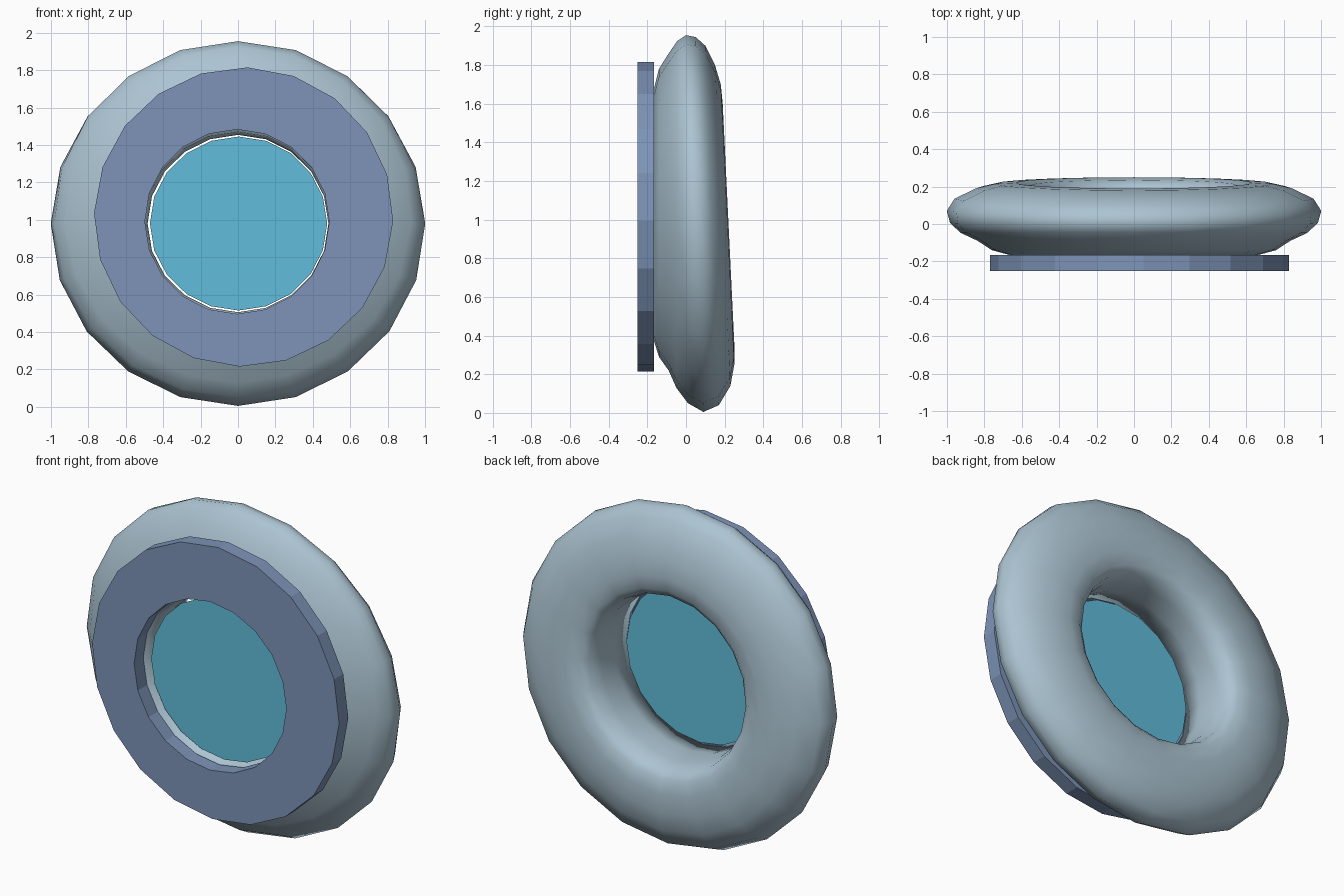
import bpy, bmesh, math

if "Cube" in bpy.data.objects:
    bpy.data.objects.remove(bpy.data.objects["Cube"])

SIDES = 20


def material(name, rgb):
    m = bpy.data.materials.new(name)
    m.diffuse_color = (*rgb, 1)
    m.use_nodes = True
    m.node_tree.nodes["Principled BSDF"].inputs["Base Color"].default_value = m.diffuse_color
    return m


def circle(cx, cz, rx, rz, y, turn=0.0):
    """Points of a 20-sided loop facing -y, starting at the top, clockwise."""
    pts = []
    for i in range(SIDES):
        a = math.tau * i / SIDES + turn
        pts.append((cx + rx * math.sin(a), y, cz + rz * math.cos(a)))
    return pts


def skin(name, loops, mat, closed=True, smooth=False):
    """Join loops of points with quads; one loop alone becomes a flat disc."""
    bm = bmesh.new()
    rings = [[bm.verts.new(p) for p in loop] for loop in loops]
    if len(rings) == 1:
        bm.faces.new(rings[0])
    else:
        for k in range(len(rings) if closed else len(rings) - 1):
            a, b = rings[k], rings[(k + 1) % len(rings)]
            for i in range(len(a)):
                j = (i + 1) % len(a)
                bm.faces.new((a[i], a[j], b[j], b[i]))
        bmesh.ops.recalc_face_normals(bm, faces=bm.faces)
    for f in bm.faces:
        f.smooth = smooth
    me = bpy.data.meshes.new(name)
    bm.to_mesh(me)
    bm.free()
    me.materials.append(mat)
    ob = bpy.data.objects.new(name, me)
    bpy.context.collection.objects.link(ob)
    return ob


shell_mat = material("pale grey blue", (0.41, 0.55, 0.64))
ring_mat = material("slate blue", (0.205, 0.295, 0.475))
glass_mat = material("cyan glass", (0.12, 0.51, 0.71))

# Body: the cross-section (radius, y) changes from top to bottom
top = [(.49, -.165), (.60, -.166), (.70, -.165), (.80, -.14), (.88, -.09),
       (.945, -.045), (.975, .0), (.965, .05), (.92, .10), (.82, .15),
       (.72, .18), (.62, .19), (.54, .18), (.50, .15), (.48, .08), (.474, -.03)]
bottom = [(.49, -.165), (.55, -.166), (.61, -.165), (.69, -.14), (.76, -.09),
          (.85, -.05), (.93, .01), (.975, .09), (.94, .17), (.84, .23),
          (.73, .25), (.62, .25), (.54, .235), (.50, .20), (.48, .10), (.474, -.03)]
sections = []
for i in range(SIDES):
    a = math.tau * i / SIDES
    t = (1 - math.cos(a)) / 2
    loop = []
    for (r0, y0), (r1, y1) in zip(top, bottom):
        r = r0 + (r1 - r0) * t
        y = y0 + (y1 - y0) * t
        # keep the widest part at full width halfway down
        if r0 > .9 or r1 > .9:
            r *= 1 + .012 * math.sin(a) ** 2
        loop.append((1.02 * r * math.sin(a), y, .98 + r * math.cos(a)))
    sections.append(loop)
skin("round_body", sections, shell_mat, smooth=True)

# Flat front ring, set slightly off centre from its hole
turn = math.radians(1.5)
skin("front_ring", [
    circle(.03, 1.015, .8, .8, -.25, turn),
    circle(.03, 1.015, .8, .8, -.165, turn),
    circle(-.005, .99, .493, .493, -.165),
    circle(-.005, .99, .493, .493, -.25),
], ring_mat)

# Window pane inside the hole
skin("window_pane", [circle(.003, .98, .474, .465, -.13)], glass_mat)
